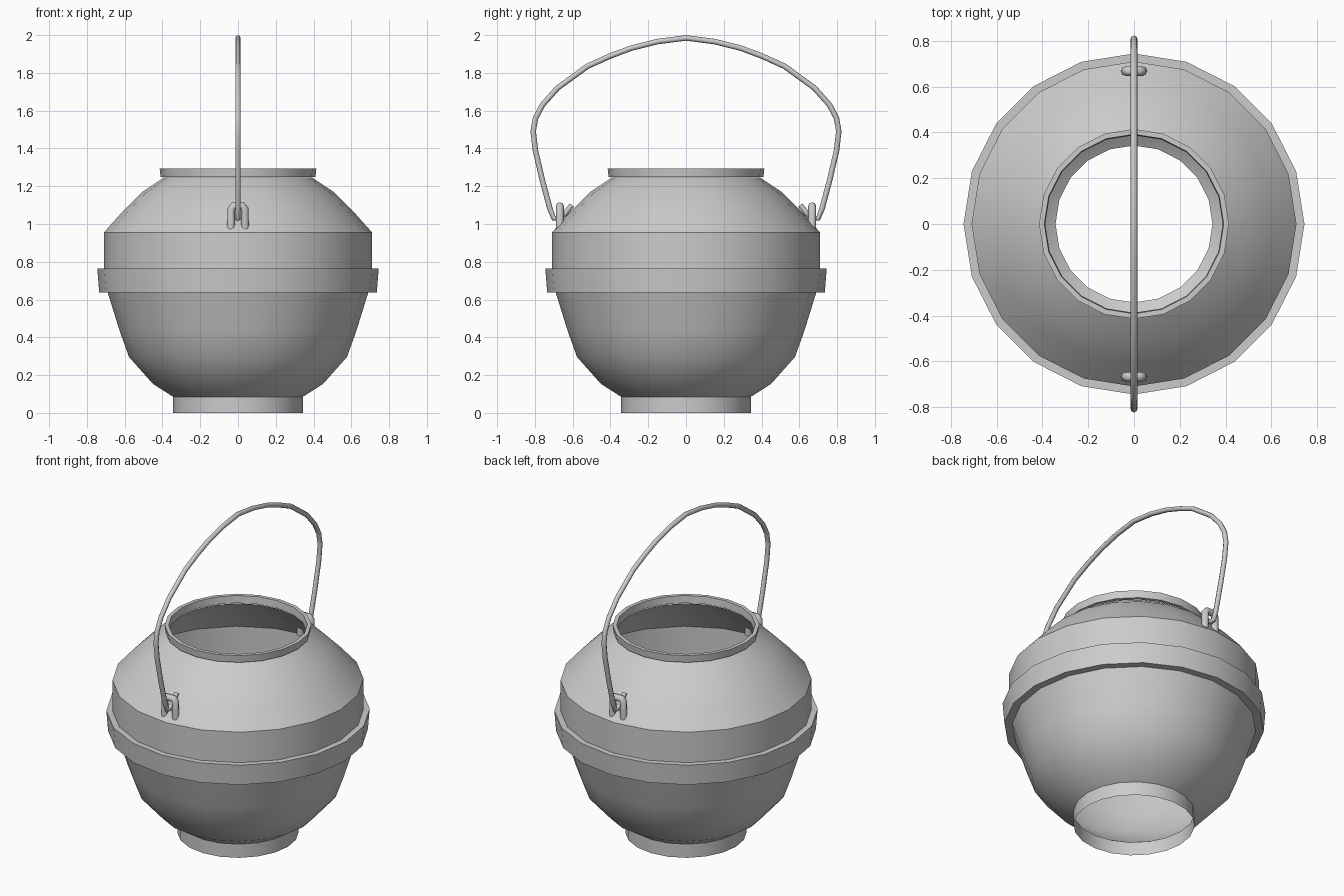
import bpy, bmesh, math

if "Cube" in bpy.data.objects:
    bpy.data.objects.remove(bpy.data.objects["Cube"])

SIDES = 20


def finish(ob, angle):
    bpy.ops.object.select_all(action='DESELECT')
    ob.select_set(True)
    bpy.context.view_layer.objects.active = ob
    if ob.type == 'CURVE':
        bpy.ops.object.convert(target='MESH')
    bpy.ops.object.shade_smooth_by_angle(angle=math.radians(angle))


def lathe(name, profile):
    bm = bmesh.new()
    rings = [[bm.verts.new((r * math.cos(2 * math.pi * i / SIDES),
                            r * math.sin(2 * math.pi * i / SIDES), z))
              for i in range(SIDES)] for r, z in profile]
    for a, b in zip(rings, rings[1:]):
        for i in range(SIDES):
            j = (i + 1) % SIDES
            bm.faces.new((a[i], a[j], b[j], b[i]))
    me = bpy.data.meshes.new(name)
    bm.to_mesh(me)
    bm.free()
    ob = bpy.data.objects.new(name, me)
    bpy.context.collection.objects.link(ob)
    finish(ob, 32)


def wire(name, points, radius):
    cu = bpy.data.curves.new(name, 'CURVE')
    cu.dimensions = '3D'
    cu.bevel_depth = radius
    cu.bevel_resolution = 2
    cu.use_fill_caps = True
    sp = cu.splines.new('POLY')
    sp.points.add(len(points) - 1)
    for p, co in zip(sp.points, points):
        p.co = (*co, 1)
    ob = bpy.data.objects.new(name, cu)
    bpy.context.collection.objects.link(ob)
    finish(ob, 50)


# Pot shell: open foot, bowl, belt and straight shoulder wall
lathe("pot_body", [
    (0.343, 0), (0.343, 0.085), (0.45, 0.153), (0.577, 0.296), (0.628, 0.438),
    (0.69, 0.638), (0.735, 0.638), (0.745, 0.765), (0.71, 0.765),
    (0.71, 0.955), (0.61, 1.067), (0.51, 1.167), (0.39, 1.247)])

# Rim around the mouth
lathe("rim", [(0.388, 1.25), (0.41, 1.25), (0.415, 1.295),
              (0.392, 1.295), (0.388, 1.25)])

# Bail handle with hooked ends, mirrored across y
half = [(0.605, 1.10), (0.64, 1.055), (0.672, 1.03), (0.70, 1.03),
        (0.72, 1.08), (0.76, 1.23), (0.797, 1.388), (0.809, 1.49),
        (0.797, 1.56), (0.76, 1.63), (0.68, 1.72), (0.522, 1.835),
        (0.40, 1.89), (0.29, 1.931), (0.15, 1.966)]
wire("handle", [(0, -y, z) for y, z in half] + [(0, 0, 1.985)]
     + [(0, y, z) for y, z in reversed(half)], 0.0145)

# Staple loops that hold the handle ends
for side, s in (("front", -1), ("back", 1)):
    wire(side + "_staple", [(x, s * 0.668, z) for x, z in (
        (-0.037, 0.97), (-0.035, 1.08), (-0.022, 1.096),
        (0.022, 1.096), (0.035, 1.08), (0.037, 0.97))], 0.021)
